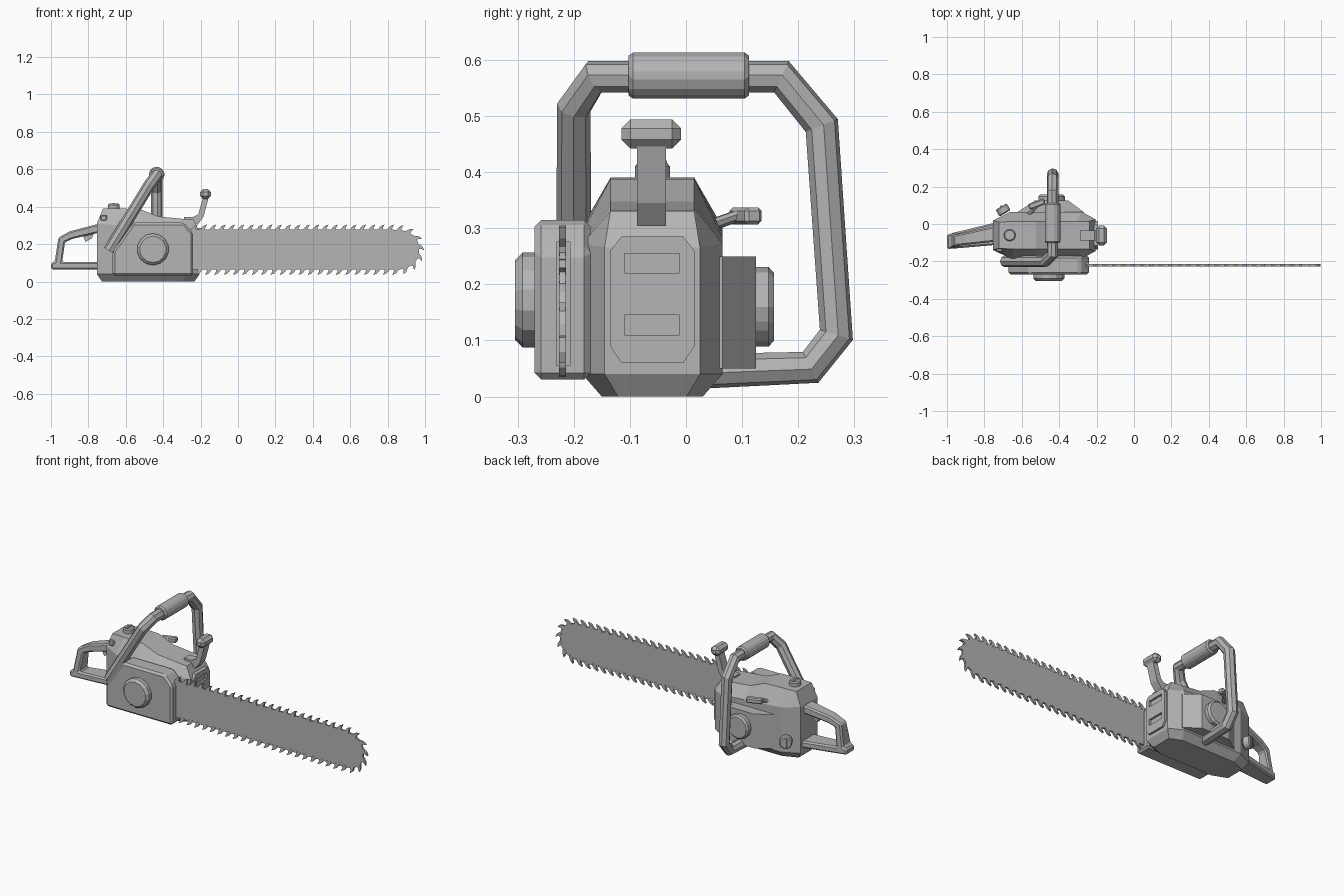
import bpy, bmesh, math
from mathutils import Vector, Matrix

cube = bpy.data.objects.get("Cube")
if cube:
    bpy.data.objects.remove(cube, do_unlink=True)

grey = bpy.data.materials.new("plain grey")
grey.use_nodes = True
grey.diffuse_color = (0.46, 0.46, 0.46, 1)
grey.node_tree.nodes["Principled BSDF"].inputs["Base Color"].default_value = grey.diffuse_color


def finish(name, bm, bevel=0):
    bmesh.ops.recalc_face_normals(bm, faces=bm.faces)
    me = bpy.data.meshes.new(name)
    bm.to_mesh(me)
    bm.free()
    me.materials.append(grey)
    ob = bpy.data.objects.new(name, me)
    bpy.context.collection.objects.link(ob)
    if bevel:
        mod = ob.modifiers.new("Bevel", "BEVEL")
        mod.width, mod.segments, mod.limit_method = bevel, 1, "ANGLE"
    return ob


def add_prism(bm, pts, axis, a, b):
    """Extrude a 2D outline along an axis, from a to b."""
    def place(p, d):
        co = list(p)
        co.insert("xyz".index(axis), d)
        return bm.verts.new(co)
    lo, hi = [place(p, a) for p in pts], [place(p, b) for p in pts]
    bm.faces.new(lo)
    bm.faces.new(hi[::-1])
    for i in range(len(pts)):
        j = (i + 1) % len(pts)
        bm.faces.new((lo[i], lo[j], hi[j], hi[i]))


def prism(name, pts, axis, a, b, bevel=0):
    bm = bmesh.new()
    add_prism(bm, pts, axis, a, b)
    return finish(name, bm, bevel)


def box(name, x, y, z, bevel=0):
    return prism(name, [(x[0], y[0]), (x[1], y[0]), (x[1], y[1]), (x[0], y[1])], "z", *z, bevel)


def disc(name, centre, direction, radius, depth, sides=12, bevel=0.01):
    bm = bmesh.new()
    rot = Vector(direction).to_track_quat("Z", "Y").to_matrix().to_4x4()
    bmesh.ops.create_cone(bm, cap_ends=True, segments=sides, radius1=radius, radius2=radius,
                          depth=depth, matrix=Matrix.Translation(centre) @ rot)
    return finish(name, bm, bevel)


def tube(name, path, radius):
    cu = bpy.data.curves.new(name, "CURVE")
    cu.dimensions = "3D"
    cu.bevel_depth, cu.bevel_resolution, cu.use_fill_caps = radius, 2, True
    sp = cu.splines.new("POLY")
    sp.points.add(len(path) - 1)
    for p, co in zip(sp.points, path):
        p.co = (*co, 1)
    sp.use_smooth = False
    cu.materials.append(grey)
    ob = bpy.data.objects.new(name, cu)
    bpy.context.collection.objects.link(ob)


def cut(target, cutter):
    mod = target.modifiers.new("Cut", "BOOLEAN")
    mod.operation, mod.object, mod.solver = "DIFFERENCE", cutter, "EXACT"
    cutter.hide_render = True
    bpy.context.view_layer.objects.active = target
    for m in [m.name for m in target.modifiers]:
        bpy.ops.object.modifier_apply(modifier=m)
    bpy.data.objects.remove(cutter, do_unlink=True)


# Motor housing: stacked rings, each a list of (x, half width) stations
MID = -0.06


def roof(x):
    if x < -0.53:
        return 0.39
    return 0.39 - (x + 0.53) * 0.41 if x < -0.42 else 0.345 - (x + 0.42) * 0.08


xs = [-0.755, -0.66, -0.53, -0.42, -0.28, -0.205]
widths = [0.078, 0.125, 0.125, 0.125, 0.125, 0.085]
bm = bmesh.new()
rings = []
for level in range(4):
    ring = []
    for side in (-1, 1):
        row = []
        for x, w in zip(xs, widths):
            if level == 0:
                co = (-0.48 + (x + 0.48) * 0.9, w * 0.72, 0)
            elif level == 1:
                co = (x, w, 0.04)
            elif level == 2:
                co = (x, w, 0.31 - (x + 0.755) * 0.08)
            else:
                px = -0.48 + (x + 0.48) * 0.88
                co = (px, min(w, 0.083) * 0.9, roof(px))
            row.append(bm.verts.new((co[0], MID + side * co[1], co[2])))
        ring += row if side < 0 else row[::-1]
    rings.append(ring)
n = len(xs) * 2
for lo, hi in zip(rings, rings[1:]):
    for i in range(n):
        j = (i + 1) % n
        bm.faces.new((lo[i], lo[j], hi[j], hi[i]))
for ring in (rings[0], rings[-1]):
    for i in range(len(xs) - 1):
        bm.faces.new((ring[i], ring[i + 1], ring[n - 2 - i], ring[n - 1 - i]))
finish("motor_housing", bm)

# Front exhaust panel with two vents
panel = prism("exhaust_panel", [(-0.135, 0.09), (-0.115, 0.06), (-0.005, 0.06), (0.015, 0.09),
              (0.015, 0.26), (-0.005, 0.285), (-0.115, 0.285), (-0.135, 0.26)], "x", -0.24, -0.193)
for z in (0.11, 0.22):
    cut(panel, box("vent_cutter", (-0.21, -0.1), (-0.11, -0.012), (z, z + 0.035)))

# Chain cover with guide bar slot, and its round cap
cover = prism("chain_cover", [(-0.67, 0.03), (-0.24, 0.03), (-0.24, 0.26), (-0.29, 0.315),
              (-0.56, 0.315), (-0.67, 0.16)], "y", -0.27, -0.17, 0.012)
cut(cover, box("slot_cutter", (-0.34, 0), (-0.231, -0.207), (0.055, 0.275)))
disc("cover_cap", (-0.455, -0.28, 0.172), (0, -1, 0), 0.085, 0.05, 14, 0.014)

# Guide bar: straight edges and a blunt rounded nose
ZC, HALF, NOSE, LEN = 0.17, 0.107, 0.83, 0.138
edge = [(-0.4, ZC + HALF)]
for i in range(17):
    a = math.pi / 2 - math.pi * i / 16
    c, s = math.cos(a), math.sin(a)
    edge.append((NOSE + LEN * abs(c) ** 0.85, ZC + HALF * math.copysign(abs(s) ** 0.85, s)))
edge.append((-0.4, ZC - HALF))
prism("guide_bar", edge, "y", -0.225, -0.215)

# Chain teeth: hooked fins spaced evenly round the bar
bm = bmesh.new()
step, along = 0.05, 0.16
for p, q in zip(edge, edge[1:]):
    p, q = Vector(p), Vector(q)
    size = (q - p).length
    t = (q - p).normalized()
    nrm = Vector((-t.y, t.x))
    while along < size:
        base = p + t * along
        if base.x > -0.25:
            fin = [(-0.018, -0.008), (0.016, -0.008), (0.014, 0.008), (0.024, 0.028),
                   (0.004, 0.02), (-0.008, 0.006)]
            pts = [base + t * u + nrm * v for u, v in fin]
            add_prism(bm, [tuple(v) for v in pts], "y", -0.226, -0.214)
        along += step
    along -= size
finish("chain_teeth", bm)

# Starter housing bulge and round starter cap on the left side
prism("starter_housing", [(-0.62, 0.03), (-0.62, 0.065), (-0.53, 0.125), (-0.35, 0.125),
      (-0.27, 0.065), (-0.27, 0.03)], "z", 0.05, 0.25)
disc("starter_cap", (-0.44, 0.135, 0.16), (0, 1, 0), 0.071, 0.044)

# Wrap handle and its thicker grip
HX = -0.435
tube("wrap_handle", [(-0.69, -0.2, 0.165), (-0.475, -0.2, 0.515), (HX, -0.163, 0.57),
     (HX, 0.17, 0.57), (HX, 0.242, 0.483), (HX, 0.268, 0.11), (HX, 0.222, 0.052),
     (HX, 0.03, 0.045)], 0.031)
disc("handle_grip", (HX, 0.005, 0.572), (0, 1, 0), 0.044, 0.215, 8, 0.008)

# Rear handle: side outline extruded, then narrowed and swung toward the back
rear = [(-1, 0.065), (-0.74, 0.065), (-0.74, 0.105), (-0.94, 0.105), (-0.925, 0.21),
        (-0.885, 0.228), (-0.74, 0.262), (-0.74, 0.31), (-0.9, 0.268), (-0.96, 0.235),
        (-0.98, 0.105), (-1, 0.1)]
handle = prism("rear_handle", rear, "y", -1, 1, 0.008)
for v in handle.data.vertices:
    back = (-0.74 - v.co.x) / 0.26
    half = (0.06 if v.co.z < 0.11 else 0.042) * (1 - 0.36 * back)
    v.co.y = -0.052 - 0.043 * back + half * v.co.y
prism("trigger", [(-0.83, 0.25), (-0.77, 0.265), (-0.78, 0.232), (-0.815, 0.212)], "y", -0.075, -0.05)

# Front hand guard: bent stem and wide pad
prism("guard_stem", [(-0.29, 0.32), (-0.215, 0.305), (-0.185, 0.345), (-0.155, 0.455),
      (-0.185, 0.455), (-0.212, 0.36), (-0.24, 0.345), (-0.29, 0.345)], "y", -0.087, -0.036)
box("guard_pad", (-0.202, -0.145), (-0.115, -0.009), (0.442, 0.494), 0.016)

# Filler caps with a raised ridge, one on top and one on the rear left corner
for name, pos, way, r in (("fuel", (-0.665, MID, 0.395), (0, 0, 1), 0.033),
                          ("oil", (-0.7, 0.075, 0.115), (-0.5, 0.86, 0), 0.036)):
    d = Vector(way).normalized()
    disc(name + "_cap", pos, way, r, 0.042, 10, 0.006)
    ridge = box(name + "_cap_ridge", (-0.006, 0.006), (-r * 0.8, r * 0.8), (0, 0.026))
    ridge.matrix_world = Matrix.Translation(pos) @ d.to_track_quat("Z", "Y").to_matrix().to_4x4()

# Choke lever on the left shoulder and stop switch on the right
tube("choke_lever", [(-0.58, 0.03, 0.3), (-0.52, 0.1, 0.325)], 0.011)
knob = box("choke_knob", (-0.045, 0.045), (-0.016, 0.016), (-0.015, 0.015), 0.006)
knob.matrix_world = Matrix.Translation((-0.52, 0.106, 0.322)) @ Matrix.Rotation(0.35, 4, "Z")
box("stop_switch", (-0.735, -0.7), (-0.15, -0.1), (0.325, 0.355), 0.005)
